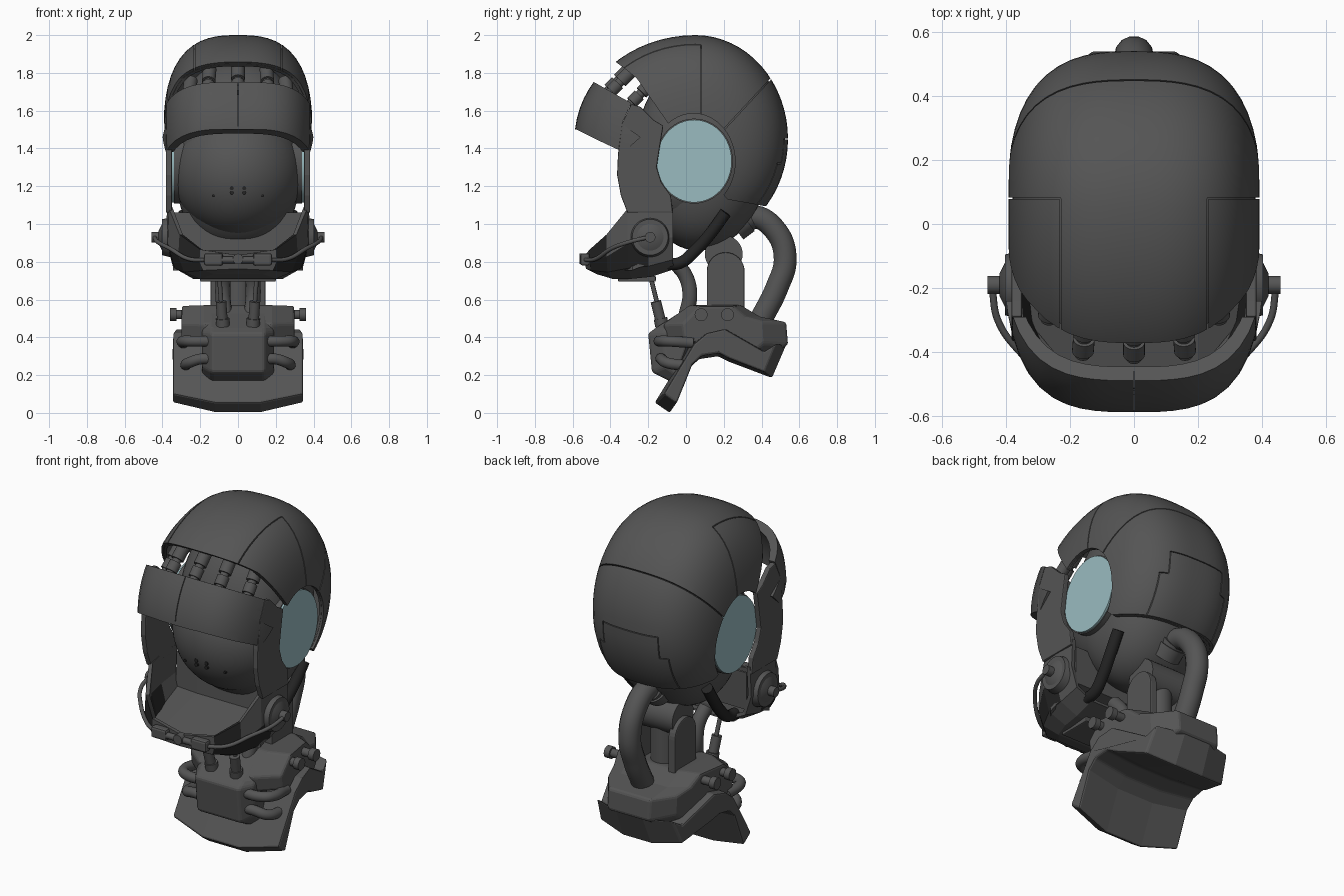
import bpy, bmesh
from math import pi, cos, sin, hypot
from mathutils import Matrix, Vector

if "Cube" in bpy.data.objects:
    bpy.data.objects.remove(bpy.data.objects["Cube"])


def material(name, rgb):
    m = bpy.data.materials.new(name)
    m.use_nodes = True
    m.diffuse_color = (*rgb, 1)
    m.node_tree.nodes["Principled BSDF"].inputs["Base Color"].default_value = (*rgb, 1)
    return m


GREY = material("dark grey metal", (0.09, 0.09, 0.09))
DARK = material("black rubber", (0.018, 0.018, 0.018))
GLASS = material("pale blue glass", (0.32, 0.5, 0.53))
SIDES = ((1, "_left"), (-1, "_right"))


def finish(name, bm, mat=GREY, smooth=True, bevel=0):
    me = bpy.data.meshes.new(name)
    bm.to_mesh(me)
    bm.free()
    ob = bpy.data.objects.new(name, me)
    bpy.context.collection.objects.link(ob)
    me.materials.append(mat)
    if smooth:
        me.shade_smooth()
        me.set_sharp_from_angle(angle=0.6)
    if bevel:
        b = ob.modifiers.new("bevel", 'BEVEL')
        b.width, b.segments = bevel, 2
    return ob


def blob(name, centre, rx, front, back, rz, n, scales=(1,)):
    """Rounded ellipsoid, hollow when an inner scale is given too."""
    bm = bmesh.new()
    for k in scales:
        vs = bmesh.ops.create_uvsphere(bm, u_segments=64, v_segments=32, radius=1,
                                       matrix=Matrix.Rotation(pi / 2, 4, 'Y'))["verts"]
        for v in vs:
            x, y, z = v.co
            r = k * (abs(x) ** n + hypot(y, z) ** n) ** (-1 / n)
            v.co = Vector(centre) + Vector((x * rx, y * (front if y < 0 else back), z * rz)) * r
        if k != scales[0]:
            bmesh.ops.reverse_faces(bm, faces=list({f for v in vs for f in v.link_faces}))
    return finish(name, bm)


def prism(name, pts, sections, mat=GREY, smooth=False, bevel=0, pivot=(0, 0), taper=0):
    """Side profile of (y, z) points lofted through (x, y scale, z scale) sections."""
    bm = bmesh.new()
    rings = [[bm.verts.new((x * (1 - taper * max(0, y - .15)), pivot[0] + (y - pivot[0]) * fy,
                            pivot[1] + (z - pivot[1]) * fz)) for y, z in pts] for x, fy, fz in sections]
    n = len(pts)
    for a, b in zip(rings, rings[1:]):
        for i in range(n):
            bm.faces.new((a[i], a[(i + 1) % n], b[(i + 1) % n], b[i]))
    bm.faces.new(rings[0])
    bm.faces.new(rings[-1])
    bmesh.ops.recalc_face_normals(bm, faces=bm.faces)
    return finish(name, bm, mat, smooth, bevel)


def slab(pts, x0, x1, name="cutter", **kw):
    return prism(name, pts, [(x0, 1, 1), (x1, 1, 1)], **kw)


def box(x0, x1, y0, y1, z0, z1, name="cutter", **kw):
    return slab([(y0, z0), (y1, z0), (y1, z1), (y0, z1)], x0, x1, name, **kw)


def ellipse(y, z, ry, rz, n=48):
    return [(y + ry * cos(2 * pi * i / n), z + rz * sin(2 * pi * i / n)) for i in range(n)]


def cut(ob, cutter, op='DIFFERENCE'):
    m = ob.modifiers.new("cut", 'BOOLEAN')
    m.object, m.operation, m.solver = cutter, op, 'EXACT'
    dg = bpy.context.evaluated_depsgraph_get()
    me = bpy.data.meshes.new_from_object(ob.evaluated_get(dg))
    ob.modifiers.clear()
    ob.data = me
    bpy.data.objects.remove(cutter)
    me.shade_smooth()
    me.set_sharp_from_angle(angle=0.6)


def rod(name, p, q, r, r2=None, mat=GREY, seg=24):
    p, q = Vector(p), Vector(q)
    bm = bmesh.new()
    rot = (q - p).to_track_quat('Z', 'Y').to_matrix().to_4x4()
    bmesh.ops.create_cone(bm, cap_ends=True, segments=seg, radius1=r, radius2=r if r2 is None else r2,
                          depth=(q - p).length, matrix=Matrix.Translation((p + q) / 2) @ rot)
    return finish(name, bm, mat)


def tube(name, pts, r, mat=GREY):
    cu = bpy.data.curves.new(name, 'CURVE')
    cu.dimensions, cu.bevel_depth, cu.bevel_resolution, cu.use_fill_caps = '3D', r, 5, True
    sp = cu.splines.new('BEZIER')
    sp.bezier_points.add(len(pts) - 1)
    for b, p in zip(sp.bezier_points, pts):
        b.co, b.handle_left_type, b.handle_right_type = p, 'AUTO', 'AUTO'
    ob = bpy.data.objects.new(name, cu)
    bpy.context.collection.objects.link(ob)
    cu.materials.append(mat)
    return ob


# Helmet shell and liner with eye openings
def helmet_layer(name, scales):
    ob = blob(name, (0, .05, 1.45), .395, .63, .49, .55, 2.75, scales)
    cut(ob, slab([(-.45, 1.915), (-.375, 1.86), (-.32, 1.82), (-.26, 1.77), (-.11, 1.555), (.04, 1.33),
                  (.22, 1.13), (.445, 1.09), (.7, 1.05), (.7, 2.2), (-.45, 2.2)], -.6, .6), 'INTERSECT')
    cut(ob, slab(ellipse(.04, 1.33, .22, .255), -.6, .6))
    return ob


shell = helmet_layer("helmet_shell", (1, .97))
helmet_layer("helmet_liner", (.968, .935))

# Panel seams in the shell
g = .0025
cut(shell, slab([(.2 - g, 1.5 + g), (.2 + g, 1.5 - g), (.6, 1.93 - g), (.6 - g, 1.93 + g)], -.6, .6))
cut(shell, box(-.18, .18, .3, .7, 1.45 - g, 1.45 + g))
for s, _ in SIDES:
    cut(shell, box(s * .23, s * .6, .08 - g, .08 + g, 1.57, 2.1))
    cut(shell, box(s * .23 - g, s * .23 + g, -.5, .08, 1.7, 2.1))
    cut(shell, box(s * .18 - g, s * .18 + g, .25, .7, 1.32, 1.45))
    cut(shell, box(s * .18, s * .225, .25, .7, 1.32 - g, 1.32 + g))
    cut(shell, box(s * .225 - g, s * .225 + g, .25, .7, 1.0, 1.32))

# Raised brow visor, split at the middle
visor = blob("brow_visor", (0, .05, 1.45), .41, .64, .49, .56, 3.2, (1, .92))
cut(visor, slab([(-.485, 1.75), (-.29, 1.64), (-.34, 1.53), (-.24, 1.46), (-.33, 1.38),
                 (-.48, 1.45), (-.58, 1.5), (-.7, 1.51), (-.7, 1.83)], -.6, .6), 'INTERSECT')
cut(visor, box(-.002, .002, -.7, -.46, 1.52, 1.8))

# Inner head and round face
blob("inner_head", (0, .06, 1.36), .335, .33, .38, .5, 2.5)
blob("face_ball", (0, -.01, 1.28), .345, .345, .345, .35, 2)
for s, side in SIDES:
    for z in (1.165, 1.19):
        rod("face_vent" + side, (s * .033, -.31, z), (s * .033, -.345, z), .011, mat=DARK, seg=12)
    rod("face_slot" + side, (s * .13, -.29, 1.15), (s * .13, -.312, 1.15), .008, mat=DARK, seg=12)

# Visor pistons
for x, y, z in ((0, -.29, 1.83), (.15, -.28, 1.82), (-.15, -.28, 1.82), (.25, -.17, 1.76), (-.25, -.17, 1.76)):
    top, end = Vector((x, y, z)), Vector((x * 1.07, y - .13, z - .13))
    rod("visor_piston_rod", top, end, .024)
    rod("visor_piston_sleeve", top, top.lerp(end, .5), .036)
    rod("visor_piston_collar", top.lerp(end, .6), top.lerp(end, .9), .034)

for s, side in SIDES:
    # Eye windows and side guards
    slab(ellipse(.043, 1.333, .205, .225), s * .25, s * .34, "eye_mount" + side, smooth=True)
    slab(ellipse(.043, 1.333, .199, .219), s * .336, s * .352, "eye_window" + side, mat=GLASS, smooth=True)
    slab([(-.29, 1.635), (-.24, 1.62), (-.17, 1.55), (-.12, 1.52), (-.14, 1.4), (-.155, 1.3), (-.13, 1.22),
          (-.08, 1.15), (-.07, 1.06), (-.31, 1.06), (-.345, 1.15), (-.365, 1.26), (-.36, 1.37), (-.34, 1.53)],
         s * .35, s * .382, "side_guard" + side, bevel=.006)
    # Ear hubs with the boom wire
    ear = lambda x: (s * x, -.19, .93)
    rod("ear_hub" + side, ear(.36), ear(.402), .105, .095, seg=32)
    rod("ear_cone" + side, ear(.40), ear(.42), .075, .035)
    rod("ear_knob" + side, ear(.41), ear(.457), .028)
    tube("boom_wire" + side, [(s * .443, -.2, .93), (s * .425, -.3, .905), (s * .36, -.395, .87),
                              (s * .26, -.48, .815), (s * .16, -.54, .81)], .011)
    box(s * .08, s * .18, -.56, -.51, .78, .845, "chin_connector" + side, bevel=.012)
    # Jaw hose hugging the underside of the head
    tube("jaw_hose" + side, [(s * .285, .21, 1.06), (s * .275, .13, .95), (s * .26, .05, .86),
                             (s * .25, -.03, .795), (s * .25, -.1, .785)], .032, DARK)
rod("chin_bar", (-.1, -.54, .81), (.1, -.54, .81), .018)
rod("chin_button", (0, -.52, .815), (0, -.565, .815), .028)

# Jaw mask: open cup lofted round the chin (x, y, top, bottom)
half = [(.37, -.07, 1.1, .76), (.375, -.2, 1.1, .72), (.365, -.31, 1.08, .71),
        (.31, -.42, .945, .71), (.2, -.51, .865, .735), (0, -.535, .835, .75)]
line = half + [(-x, y, a, b) for x, y, a, b in half[-2::-1]]
bm = bmesh.new()
rows = [[bm.verts.new(p) for p in pts] for pts in (
    [(x, y, a) for x, y, a, b in line],
    [(x * 1.02, y, a * .5 + b * .5) for x, y, a, b in line],
    [(x * .92, y * .99, a * .15 + b * .85) for x, y, a, b in line],
    [(x * .65, y * .93, b) for x, y, a, b in line])]
last = len(line) - 1
for r in range(3):
    for i in range(last):
        f = bm.faces.new((rows[r][i], rows[r][i + 1], rows[r + 1][i + 1], rows[r + 1][i]))
        side_step = min(i, last - 1 - i)
        f.material_index = int((r, side_step) in ((0, 3), (1, 1), (1, 2), (1, 3)))
low = rows[3]
for i in range(last // 2):
    bm.faces.new(list(dict.fromkeys((low[i], low[i + 1], low[last - 1 - i], low[last - i]))))
bmesh.ops.recalc_face_normals(bm, faces=bm.faces)
mask = finish("jaw_mask", bm, smooth=False)
mask.data.materials.append(DARK)
mask.modifiers.new("thickness", 'SOLIDIFY').thickness = .022
box(-.2, .2, -.36, -.16, .695, .725, "chin_plate", bevel=.006)
prism("mask_lining", [(-.46, .775), (-.1, .86), (-.09, 1.06), (-.07, 1.06), (-.075, .84), (-.46, .755)],
      [(-.345, .55, 1), (-.2, 1, 1), (.2, 1, 1), (.345, .55, 1)], pivot=(-.07, .8))

# Neck joint, brackets and front pistons
rod("neck_column", (0, .2, .5), (0, .2, .84), .075)
rod("neck_joint", (-.12, .2, .84), (.12, .2, .84), .1, seg=32)
arch = [(.31, .52)] + ellipse(.21, .75, .1, .1, 32)[:17] + [(.11, .52)]
for s, side in SIDES:
    slab(arch, s * .1, s * .145, "neck_bracket" + side, bevel=.006)
    tube("neck_tube" + side, [(s * .07, 0, .52), (s * .08, .02, .62), (s * .08, 0, .72), (s * .09, -.06, .8)], .04)
    rod("neck_rod" + side, (s * .1, -.19, .73), (s * .088, -.15, .57), .012)
    rod("neck_piston" + side, (s * .09, -.16, .59), (s * .08, -.125, .45), .028)
    rod("neck_collar" + side, (s * .082, -.135, .5), (s * .08, -.127, .46), .036)

# Rear hose with flanges
tube("rear_hose", [(0, .27, 1.02), (0, .36, 1.04), (0, .47, .97), (0, .525, .82), (0, .48, .66), (0, .4, .5)], .062)
rod("hose_flange", (0, .25, .99), (0, .31, 1.035), .09)
rod("hose_ring", (0, .3, 1.025), (0, .34, 1.045), .076)

# Shoulder plate, collar block and chest block
prism("shoulder_plate", [(-.165, .055), (-.085, .0), (.01, .23), (.07, .285), (.17, .3), (.23, .27), (.455, .185),
                         (.53, .36), (.45, .31), (.21, .445), (.1, .42), (.02, .355)],
      [(-.345, .86, .88), (-.12, 1, 1), (.12, 1, 1), (.345, .86, .88)], bevel=.01, pivot=(.18, .44), taper=.75)
prism("collar_block", [(-.12, .47), (.02, .57), (.29, .57), (.39, .51), (.53, .48), (.54, .36),
                       (.43, .3), (.2, .4), (.02, .36), (-.1, .38)],
      [(-.3, .65, .94), (-.18, 1, 1), (.18, 1, 1), (.3, .65, .94)], bevel=.012, pivot=(.17, .5), taper=.65)
prism("chest_block", [(-.2, .42), (-.16, .45), (-.02, .54), (.04, .4), (-.08, .165), (-.18, .215)],
      [(-.19, .6, .88), (-.14, 1, 1), (.14, 1, 1), (.19, .6, .88)], bevel=.012, pivot=(0, .46))

# Collar bolts and front pipes
for s, side in SIDES:
    for y in (.08, .22):
        rod("bolt_shaft" + side, (s * .25, y, .52), (s * .35, y, .52), .024)
        rod("bolt_head" + side, (s * .325, y, .52), (s * .36, y, .52), .034)
    tube("upper_pipe" + side, [(s * .12, -.14, .38), (s * .24, -.135, .38), (s * .285, -.1, .38),
                               (s * .29, .04, .37)], .029)
    tube("lower_pipe" + side, [(s * .12, -.13, .285), (s * .2, -.13, .285), (s * .26, -.1, .265),
                               (s * .28, .0, .25)], .029)
